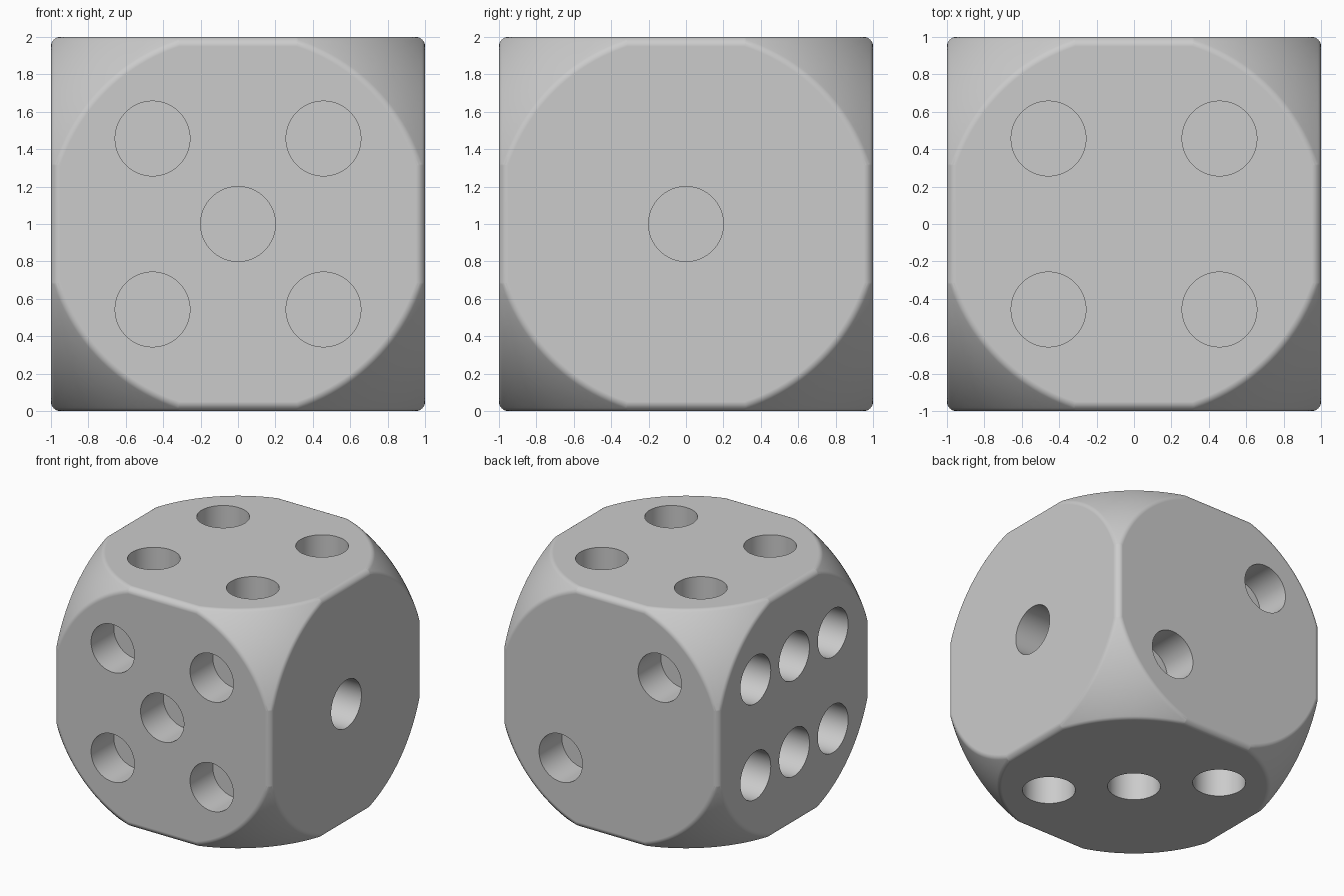
import bpy
import bmesh
from math import cos, sin, asin, sqrt, pi
from mathutils import Vector

FILLET = 0.05            # rounding of every outer edge
CORE = 1 - FILLET        # half size of the unrounded core
RIM = 1.0                # radius of the flat round faces
BALL = sqrt(RIM ** 2 + CORE ** 2)
ARC_STEPS, FILLET_STEPS, RINGS = 20, 6, 10
PIP_RADIUS, PIP_DEPTH = 0.2, 0.3

default_cube = bpy.data.objects.get("Cube")
if default_cube:
    bpy.data.objects.remove(default_cube, do_unlink=True)

grey = bpy.data.materials.new("plain_grey")
grey.use_nodes = True
colour = (0.6, 0.6, 0.6, 1)
grey.diffuse_color = colour
grey.node_tree.nodes["Principled BSDF"].inputs["Base Color"].default_value = colour


def new_object(name, bm):
    mesh = bpy.data.meshes.new(name)
    bm.to_mesh(mesh)
    bm.free()
    mesh.materials.append(grey)
    obj = bpy.data.objects.new(name, mesh)
    bpy.context.collection.objects.link(obj)
    return obj


def corner_points():
    """Points of one rounded corner: three filleted rims and a ball patch."""
    points = []
    centre = Vector((1, 1, 1)).normalized()
    start = asin(sqrt(RIM ** 2 - CORE ** 2) / RIM)
    for axis in range(3):
        normal = Vector([float(i == axis) for i in range(3)])
        across = Vector([float(i == (axis + 1) % 3) for i in range(3)])
        up = Vector([float(i == (axis + 2) % 3) for i in range(3)])
        for i in range(ARC_STEPS + 1):
            a = start + (pi / 2 - 2 * start) * i / ARC_STEPS
            rim = normal * CORE + (across * cos(a) + up * sin(a)) * RIM
            outward = rim.normalized()
            for j in range(FILLET_STEPS + 1):
                points.append(rim + FILLET * normal.slerp(outward, j / FILLET_STEPS))
            for j in range(RINGS):
                ray = centre.lerp(outward, j / RINGS).normalized()
                points.append(ray * (BALL + FILLET))
        # rounded cube edge where two flat faces meet
        end = (normal + across) * CORE + up * RIM * sin(start)
        for j in range(FILLET_STEPS + 1):
            points.append(end + FILLET * normal.slerp(across, j / FILLET_STEPS))
    return points


# body: the corner mirrored eight ways and wrapped in a convex skin
bm = bmesh.new()
signs = [(x, y, z) for x in (-1, 1) for y in (-1, 1) for z in (-1, 1)]
for p in corner_points():
    for s in signs:
        bm.verts.new((p.x * s[0], p.y * s[1], p.z * s[2] + 1))
bmesh.ops.remove_doubles(bm, verts=bm.verts, dist=0.0005)
hull = bmesh.ops.convex_hull(bm, input=bm.verts)
loose = [v for v in bm.verts if not v.link_faces]
bmesh.ops.delete(bm, geom=loose, context='VERTS')
bmesh.ops.dissolve_limit(bm, angle_limit=0.002, verts=bm.verts, edges=bm.edges)
bmesh.ops.recalc_face_normals(bm, faces=bm.faces)
body = new_object("die_body", bm)

# pips: (outward direction, positions as x, y, z offsets on that face)
D = 0.457
pips = [
    ((0, -1, 0), [(0, 0, 0)] + [(x, 0, z) for x in (-D, D) for z in (-D, D)]),
    ((0, 1, 0), [(-D, 0, D), (D, 0, -D)]),
    ((1, 0, 0), [(0, 0, 0)]),
    ((-1, 0, 0), [(0, y, z) for y in (-0.51, 0, 0.51) for z in (-0.4, 0.4)]),
    ((0, 0, 1), [(x, y, 0) for x in (-D, D) for y in (-D, D)]),
    ((0, 0, -1), [(D, -D, 0), (0, 0, 0), (-D, D, 0)]),
]
bm = bmesh.new()
for direction, spots in pips:
    normal = Vector(direction)
    turn = normal.to_track_quat('Z', 'Y').to_matrix().to_4x4()
    for spot in spots:
        made = bmesh.ops.create_cone(bm, cap_ends=True, segments=64, radius1=PIP_RADIUS,
                                     radius2=PIP_RADIUS, depth=2 * PIP_DEPTH, matrix=turn)
        bmesh.ops.translate(bm, verts=made["verts"], vec=normal + Vector(spot) + Vector((0, 0, 1)))
cutter = new_object("pip_cutter", bm)
cutter.hide_render = True

# drill the pips, then shade smooth with crisp hole edges
bpy.context.view_layer.objects.active = body
for obj in bpy.context.selected_objects:
    obj.select_set(False)
body.select_set(True)
drill = body.modifiers.new("pip_holes", 'BOOLEAN')
drill.operation = 'DIFFERENCE'
drill.solver = 'EXACT'
drill.object = cutter
bpy.ops.object.modifier_apply(modifier=drill.name)
bpy.data.objects.remove(cutter, do_unlink=True)
bpy.ops.object.shade_smooth_by_angle(angle=pi / 6)
weighted = body.modifiers.new("even_shading", 'WEIGHTED_NORMAL')
weighted.keep_sharp = True
